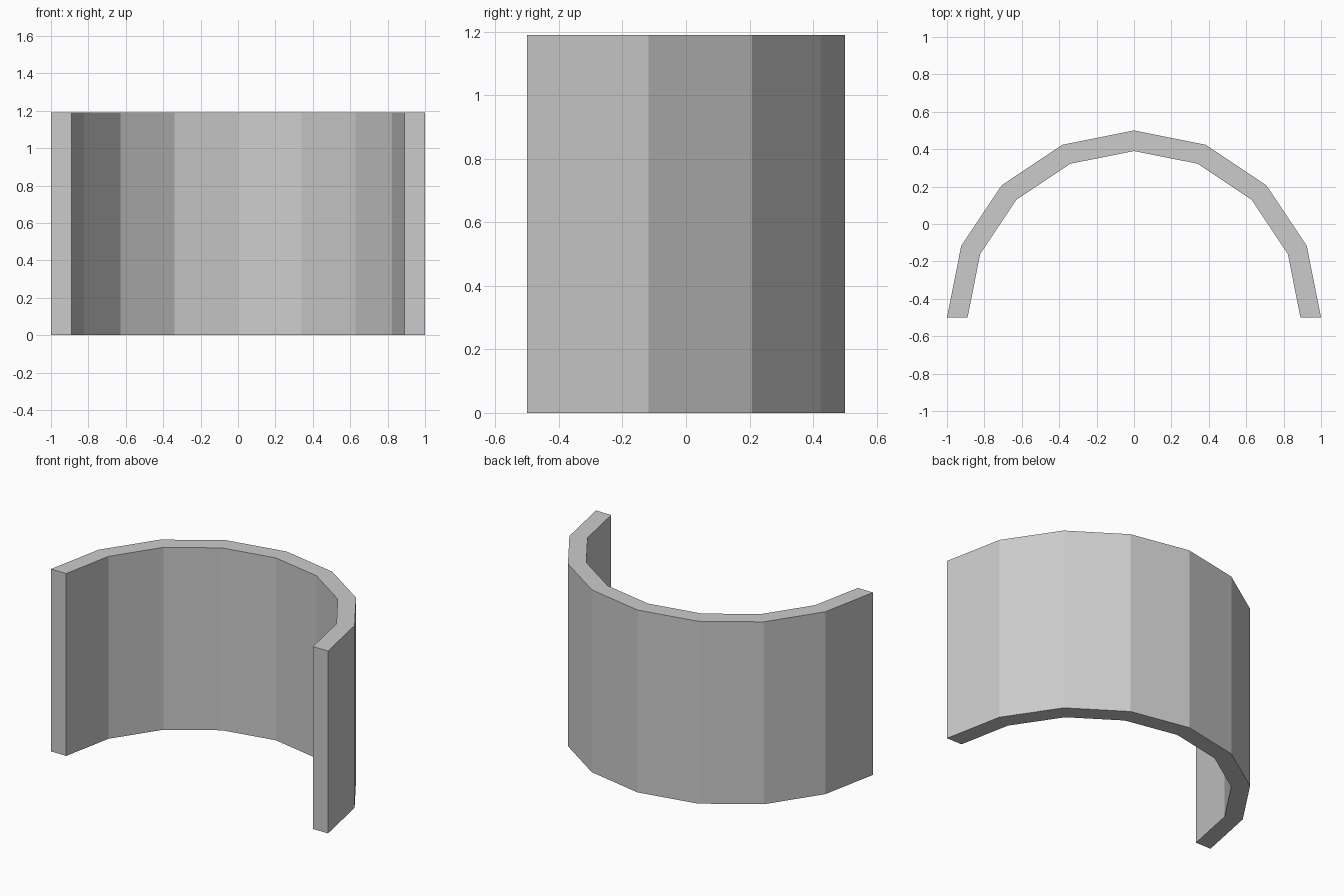
import bpy
import bmesh
from math import cos, sin, pi

OUTER, INNER, HEIGHT, SEGMENTS = 1.0, 0.89, 1.19, 8
CENTRE_Y = -0.5

cube = bpy.data.objects.get("Cube")
if cube:
    bpy.data.objects.remove(cube, do_unlink=True)

# Plain grey material
grey = bpy.data.materials.new("plain_grey")
grey.use_nodes = True
colour = (0.6, 0.6, 0.6, 1)
grey.diffuse_color = colour
grey.node_tree.nodes["Principled BSDF"].inputs["Base Color"].default_value = colour


def arc(bm, radius):
    """Half circle of vertices on the ground, from right to left round the back."""
    angles = [pi * i / SEGMENTS for i in range(SEGMENTS + 1)]
    return [bm.verts.new((radius * cos(a), CENTRE_Y + radius * sin(a), 0)) for a in angles]


# Half-ring footprint, extruded up into a curved wall
bm = bmesh.new()
outer, inner = arc(bm, OUTER), arc(bm, INNER)
for i in range(SEGMENTS):
    bm.faces.new((outer[i], outer[i + 1], inner[i + 1], inner[i]))
raised = bmesh.ops.extrude_face_region(bm, geom=bm.faces[:], use_keep_orig=True)
top = [v for v in raised["geom"] if isinstance(v, bmesh.types.BMVert)]
bmesh.ops.translate(bm, verts=top, vec=(0, 0, HEIGHT))
bmesh.ops.recalc_face_normals(bm, faces=bm.faces[:])

mesh = bpy.data.meshes.new("curved_wall")
bm.to_mesh(mesh)
bm.free()
mesh.materials.append(grey)
wall = bpy.data.objects.new("curved_wall", mesh)
bpy.context.scene.collection.objects.link(wall)
